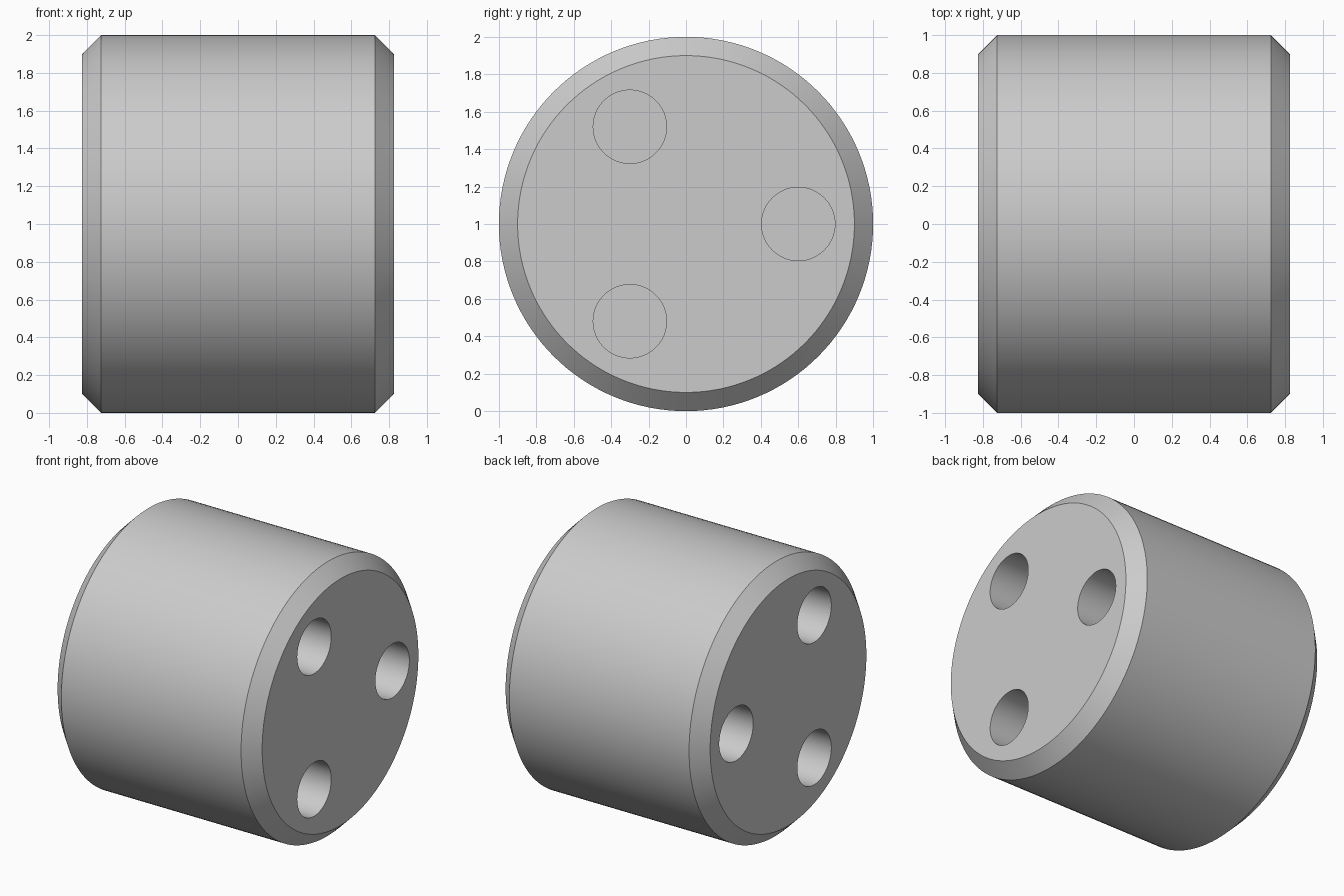
import bpy, bmesh, math
from mathutils import Matrix, Vector

if "Cube" in bpy.data.objects:
    bpy.data.objects.remove(bpy.data.objects["Cube"], do_unlink=True)

RADIUS, HALF_LENGTH, CHAMFER = 1.0, 0.825, 0.1
HOLE_RADIUS, HOLE_RING, HOLE_DEPTH = 0.196, 0.6, 0.5
CENTRE = Vector((0, 0, RADIUS))

grey = bpy.data.materials.new("plain grey")
grey.use_nodes = True
colour = (0.6, 0.6, 0.6, 1)
grey.diffuse_color = colour
grey.node_tree.nodes["Principled BSDF"].inputs["Base Color"].default_value = colour


def add_object(name, bm):
    bmesh.ops.recalc_face_normals(bm, faces=bm.faces)
    mesh = bpy.data.meshes.new(name)
    bm.to_mesh(mesh)
    bm.free()
    mesh.materials.append(grey)
    obj = bpy.data.objects.new(name, mesh)
    bpy.context.collection.objects.link(obj)
    return obj


def add_cylinder(bm, radius, length, centre, segments):
    """Closed cylinder lying along x."""
    turn = Matrix.Translation(centre) @ Matrix.Rotation(math.pi / 2, 4, "Y")
    bmesh.ops.create_cone(bm, cap_ends=True, segments=segments, radius1=radius,
                          radius2=radius, depth=length, matrix=turn)


# Drum with chamfered rims
bm = bmesh.new()
add_cylinder(bm, RADIUS, 2 * HALF_LENGTH, CENTRE, 128)
rims = [e for e in bm.edges if abs(e.verts[0].co.x - e.verts[1].co.x) < 0.001]
bmesh.ops.bevel(bm, geom=rims, offset=CHAMFER, segments=1, affect="EDGES")
drum = add_object("drum", bm)

# Three blind holes in each end
bm = bmesh.new()
for side in (-1, 1):
    for i in range(3):
        angle = i * math.tau / 3
        offset = Vector((side * HALF_LENGTH, HOLE_RING * math.cos(angle),
                         HOLE_RING * math.sin(angle)))
        add_cylinder(bm, HOLE_RADIUS, 2 * HOLE_DEPTH, CENTRE + offset, 64)
cutter = add_object("hole_cutter", bm)
cutter.hide_render = True

cut = drum.modifiers.new("holes", "BOOLEAN")
cut.operation = "DIFFERENCE"
cut.solver = "EXACT"
cut.object = cutter

bpy.ops.object.select_all(action="DESELECT")
drum.select_set(True)
bpy.context.view_layer.objects.active = drum
bpy.ops.object.modifier_apply(modifier=cut.name)
bpy.data.objects.remove(cutter, do_unlink=True)
bpy.ops.object.shade_smooth_by_angle(angle=math.radians(30))
